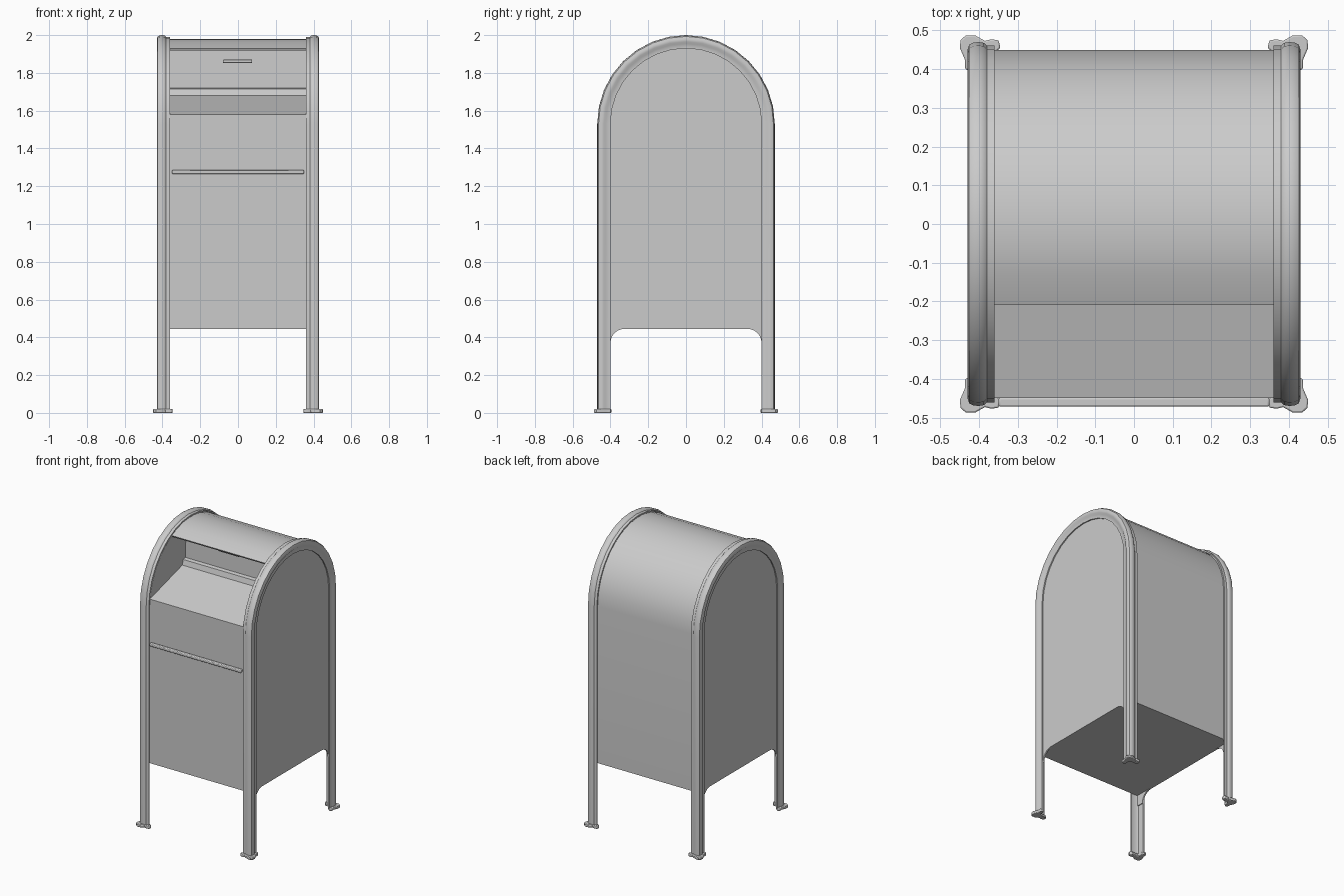
import bpy, bmesh
from math import sin, cos, pi, radians

if "Cube" in bpy.data.objects:
    bpy.data.objects.remove(bpy.data.objects["Cube"])

CZ, N = 1.53, 16          # arch centre height, arch segments


def arch(r, a0=0.0, a1=pi, n=N):
    return [(r * cos(a0 + (a1 - a0) * i / n), CZ + r * sin(a0 + (a1 - a0) * i / n))
            for i in range(n + 1)]


def finish(name, bm, smooth=30):
    bmesh.ops.recalc_face_normals(bm, faces=bm.faces)
    me = bpy.data.meshes.new(name)
    bm.to_mesh(me)
    bm.free()
    ob = bpy.data.objects.new(name, me)
    bpy.context.collection.objects.link(ob)
    bpy.ops.object.select_all(action='DESELECT')
    ob.select_set(True)
    bpy.context.view_layer.objects.active = ob
    bpy.ops.object.shade_smooth_by_angle(angle=radians(smooth))
    return ob


def prism(name, pts, a, b, to3d):
    """Extrude a closed 2D outline between levels a and b."""
    bm = bmesh.new()
    lo = [bm.verts.new(to3d(p, a)) for p in pts]
    hi = [bm.verts.new(to3d(p, b)) for p in pts]
    bm.faces.new(lo)
    bm.faces.new(hi)
    for i in range(len(pts)):
        j = (i + 1) % len(pts)
        bm.faces.new((lo[i], lo[j], hi[j], hi[i]))
    return finish(name, bm)


def along_x(p, t):
    return (t, p[0], p[1])


def box(name, x, y, z, bevel=0.0):
    ob = prism(name, [(y[0], z[0]), (y[1], z[0]), (y[1], z[1]), (y[0], z[1])], *x, along_x)
    if bevel:
        m = ob.modifiers.new("bevel", 'BEVEL')
        m.width, m.segments = bevel, 2
    return ob


# body with the recessed mail opening cut into its front profile
A_LIP = radians(117.8)
ceiling = arch(0.438, A_LIP, radians(97), 4)
profile = [(0.45, 0.445)] + arch(0.45, 0, A_LIP, 11) + ceiling + [
    (-0.06, 1.72), (-0.085, 1.715), (-0.095, 1.68), (-0.45, 1.58), (-0.45, 0.445)]
prism("body", profile, -0.36, 0.36, along_x)

# bar across the front and pull handle on the inner door
box("front_bar", (-0.35, 0.35), (-0.472, -0.448), (1.265, 1.285), 0.005)
box("door_handle_bar", (-0.08, 0.075), (-0.10, -0.088), (1.853, 1.87), 0.003)
for s in (-1, 1):
    cx = -0.0025 + s * 0.07
    box("door_handle_post", (cx - 0.007, cx + 0.007), (-0.09, -0.055), (1.854, 1.869))

# cross-section of the rim and leg (x, distance from the arch axis)
section = [(.36, .452), (.36, .461), (.38, .461), (.388, .468), (.40, .47), (.415, .469),
           (.426, .463), (.43, .45), (.43, .435), (.422, .425), (.422, .40),
           (.41, .40), (.41, .445), (.40, .452)]
# foot outline (x, y)
foot = [(.345, .455), (.35, .475), (.37, .477), (.385, .473), (.41, .487), (.435, .487),
        (.448, .475), (.45, .455), (.437, .425), (.436, .40), (.42, .395), (.408, .405),
        (.408, .43), (.40, .443), (.36, .443)]
# lower edge of the side panel with concave corner brackets
fillet = [(0.325 + 0.075 * cos(t), 0.37 + 0.075 * sin(t)) for t in [i * pi / 12 for i in range(7)]]
right_edge = [(0.445, 0.37)] + fillet
panel = arch(0.445) + [(-y, z) for y, z in right_edge] + right_edge[::-1]

for s, side in ((1, "right"), (-1, "left")):
    # thick side wall closing the body, and the side panel over it
    prism(side + "_wall", [(0.45, 0.445)] + arch(0.45) + [(-0.45, 0.445)],
          s * 0.36, s * 0.408, along_x)
    prism(side + "_panel", panel, s * 0.404, s * 0.414, along_x)

    # one continuous rim: leg, arch, leg
    bm = bmesh.new()
    stations = [(0, 0.01)] + [(pi * i / N, None) for i in range(N + 1)] + [(pi, 0.01)]
    rings = [[bm.verts.new((s * x, r * cos(a), CZ + r * sin(a) if z is None else z))
              for x, r in section] for a, z in stations]
    n = len(section)
    for p, q in zip(rings, rings[1:]):
        for i in range(n):
            j = (i + 1) % n
            bm.faces.new((p[i], p[j], q[j], q[i]))
    bm.faces.new(rings[0])
    bm.faces.new(rings[-1])
    finish(side + "_rim_and_legs", bm, 40)

    # feet
    for f, end in ((-1, "front"), (1, "back")):
        ob = prism(f"{end}_{side}_foot", [(s * x, f * y) for x, y in foot], 0, 0.02,
                   lambda p, t: (p[0], p[1], t))
        m = ob.modifiers.new("bevel", 'BEVEL')
        m.width, m.segments, m.angle_limit = 0.004, 2, radians(60)
